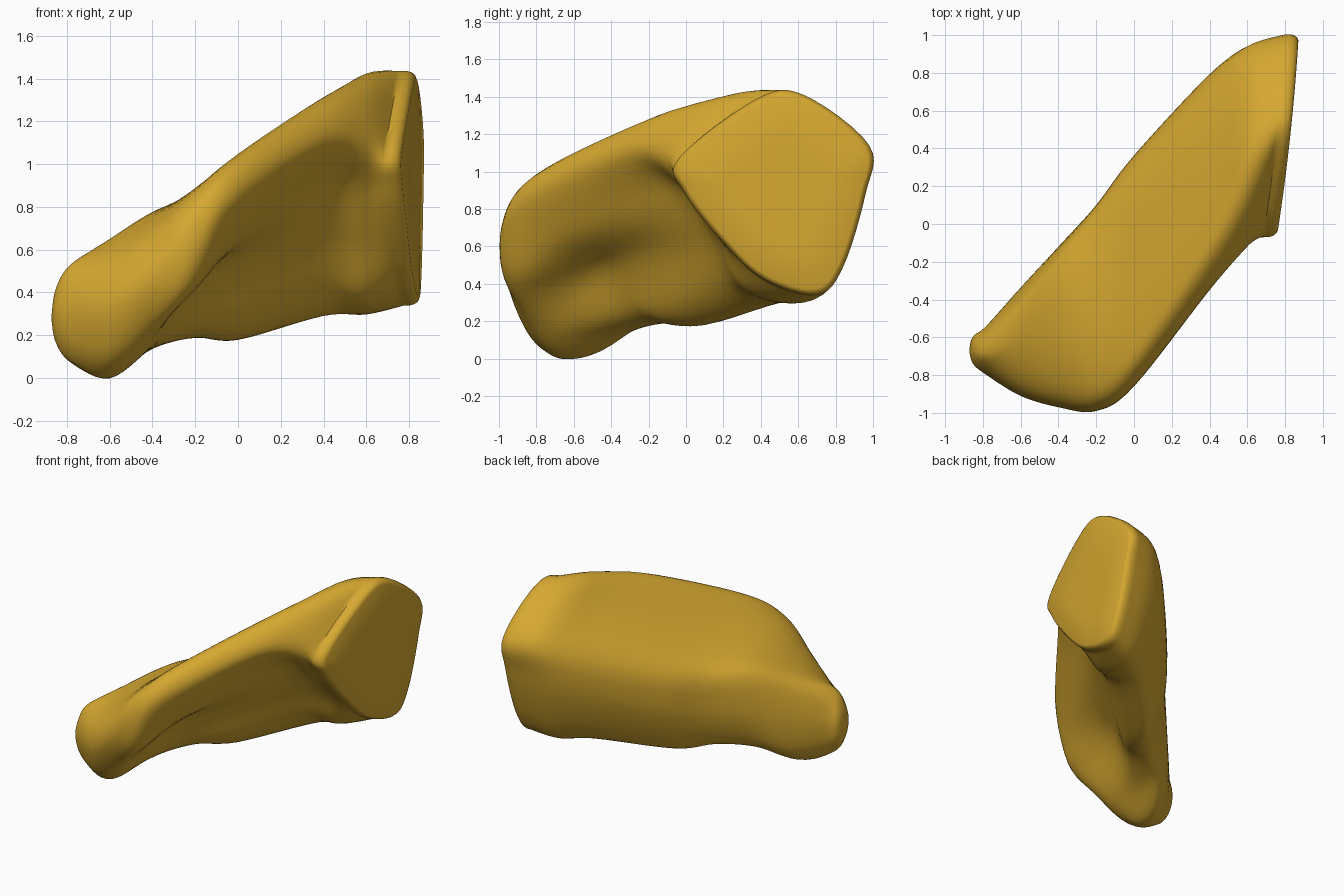
import bpy
import bmesh
import math
from mathutils import Vector

if "Cube" in bpy.data.objects:
    bpy.data.objects.remove(bpy.data.objects["Cube"], do_unlink=True)

STEPS = 6  # smooth subdivisions between neighbouring control points


def section(x, *outline):
    """Upright cross-section at x, its outline given as (y, z) points."""
    return [Vector((x, y, z)) for y, z in outline]


def shrink(points, factor, x):
    """Scaled copy of a section about its middle, moved to x."""
    middle = sum(points, Vector()) / len(points)
    ring = [middle.lerp(p, factor) for p in points]
    for p in ring:
        p.x = x
    return ring


def cut_x(y):
    """Position of the slightly bowed cut face."""
    return 0.767 + 0.15 * y - 0.045 * y * y


def on_cut(points, factor, depth):
    """Scaled copy of a section laid a given depth behind the cut face."""
    ring = shrink(points, factor, 0)
    for p in ring:
        p.x = cut_x(p.y) - depth
    return ring


def spline(a, b, c, d, t):
    """Catmull-Rom point between b and c."""
    return 0.5 * (2 * b + (c - a) * t + (2 * a - 5 * b + 4 * c - d) * t ** 2
                  + (3 * b - a - 3 * c + d) * t ** 3)


def smooth_path(points, closed):
    """Dense smooth version of a point list."""
    n = len(points)

    def at(i):
        return points[i % n] if closed else points[max(0, min(n - 1, i))]

    path = []
    for i in range(n if closed else n - 1):
        for s in range(STEPS):
            path.append(spline(at(i - 1), at(i), at(i + 1), at(i + 2), s / STEPS))
    if not closed:
        path.append(points[-1].copy())
    return path


# Outlines run: front edge, top ridge, top, back edge, back wall,
# keel, underside hollow, front lower lip
nose = section(-.78, (-.80, .32), (-.77, .44), (-.69, .53), (-.59, .5), (-.54, .36),
               (-.55, .2), (-.6, .1), (-.65, .07), (-.71, .09), (-.77, .18))
snout = section(-.6, (-.91, .35), (-.84, .52), (-.62, .63), (-.42, .63), (-.34, .42),
                (-.36, .18), (-.45, .05), (-.59, 0), (-.72, .02), (-.84, .13))
neck = section(-.4, (-.97, .48), (-.88, .67), (-.55, .76), (-.2, .75), (-.12, .5),
               (-.17, .27), (-.28, .15), (-.48, .14), (-.7, .17), (-.88, .25))
hollow = section(-.2, (-.99, .65), (-.89, .86), (-.5, .88), (.02, .8), (.1, .55),
                 (.03, .3), (-.1, .19), (-.3, .24), (-.5, .45), (-.9, .42))
waist = section(0, (-.86, .85), (-.7, 1.04), (-.3, 1), (.27, .88), (.36, .62),
                (.24, .3), (.1, .18), (-.12, .25), (-.3, .55), (-.68, .65))
shoulder = section(.4, (-.35, 1.1), (-.15, 1.3), (.2, 1.27), (.71, 1.08), (.785, .8),
                   (.64, .42), (.46, .29), (.22, .38), (.06, .65), (-.12, .9))
valley = section(.6, (-.12, 1.11), (.1, 1.36), (.45, 1.41), (.9, 1.15), (.91, .85),
                 (.78, .45), (.63, .3), (.33, .37), (.18, .62), (.02, .87))
rim = section(.8, (-.04, 1.07), (.38, 1.39), (.63, 1.41), (.98, 1.14), (.96, .88),
              (.84, .49), (.7, .34), (.42, .42), (.2, .62), (-.01, .89))

stations = [shrink(nose, .06, -.872), shrink(nose, .55, -.852), nose, snout, neck,
            hollow, waist, shoulder, valley, on_cut(rim, 1, .07)]

# Smooth each outline, then smooth lengthwise between the outlines
outlines = [smooth_path(s, True) for s in stations]
rails = [smooth_path(list(rail), False) for rail in zip(*outlines)]
rings = [list(ring) for ring in zip(*rails)]

# Softly rounded rim and flat cut face
end = rings[-1]
for factor, depth in ((1, .045), (.988, .022), (.965, .007), (.935, 0), (.5, 0)):
    rings.append(on_cut(end, factor, depth))

# Skin the rings
bm = bmesh.new()
grid = [[bm.verts.new(p) for p in ring] for ring in rings]
count = len(grid[0])
for lower, upper in zip(grid, grid[1:]):
    for i in range(count):
        j = (i + 1) % count
        bm.faces.new((lower[i], lower[j], upper[j], upper[i]))
bm.faces.new(grid[0])
bm.faces.new(grid[-1])
bmesh.ops.recalc_face_normals(bm, faces=bm.faces)

mesh = bpy.data.meshes.new("lump_body")
bm.to_mesh(mesh)
bm.free()
body = bpy.data.objects.new("lump_body", mesh)
bpy.context.collection.objects.link(body)

# Amber material
amber = bpy.data.materials.new("amber")
amber.use_nodes = True
colour = (.67, .39, .03, 1)
amber.diffuse_color = colour
amber.node_tree.nodes["Principled BSDF"].inputs["Base Color"].default_value = colour
mesh.materials.append(amber)

bpy.context.view_layer.objects.active = body
body.select_set(True)
bpy.ops.object.shade_smooth_by_angle(angle=math.radians(50))
